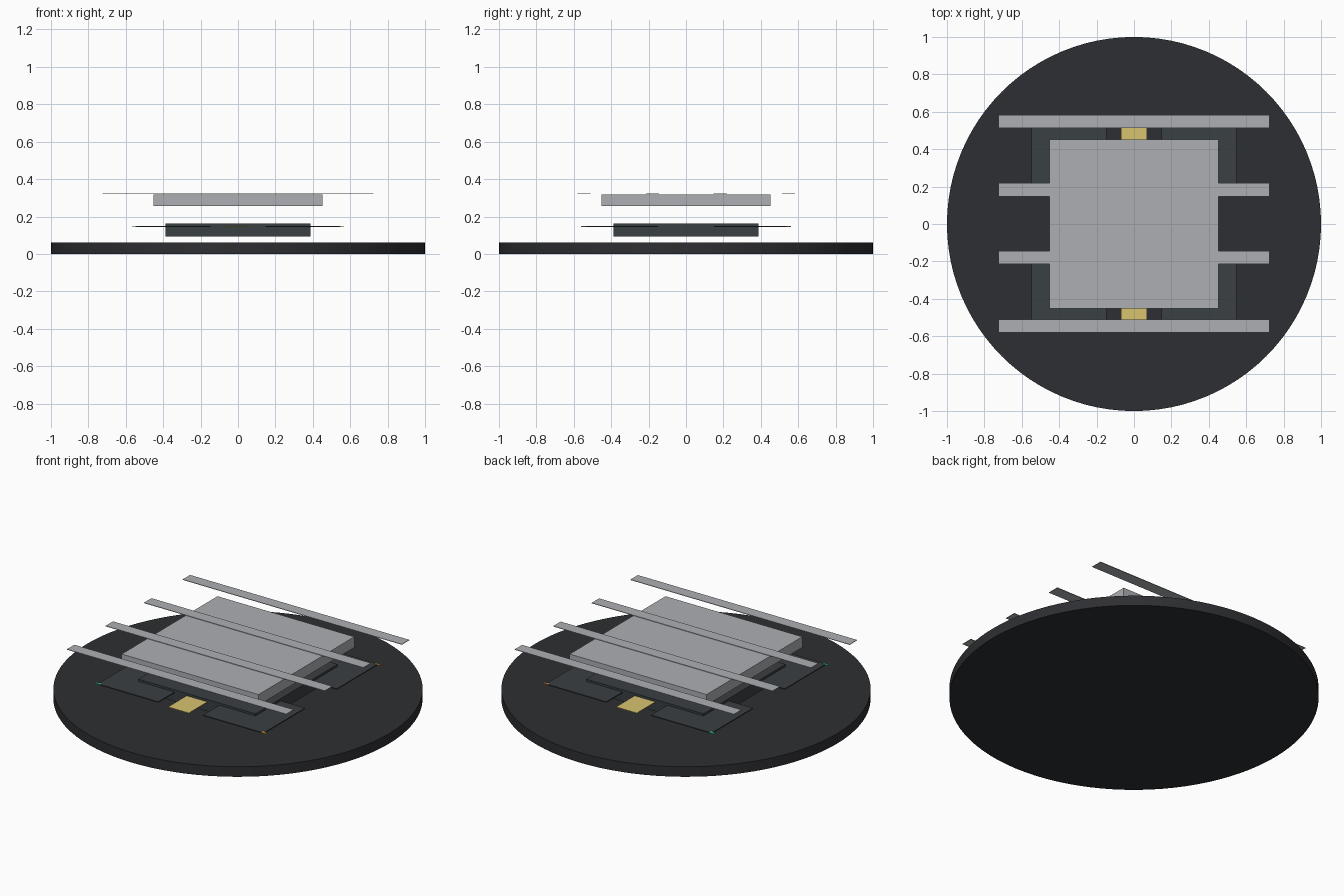
import bpy, math

if "Cube" in bpy.data.objects:
    bpy.data.objects.remove(bpy.data.objects["Cube"])


def material(name, rgb):
    m = bpy.data.materials.new(name)
    m.diffuse_color = (*rgb, 1)
    m.use_nodes = True
    m.node_tree.nodes["Principled BSDF"].inputs["Base Color"].default_value = m.diffuse_color
    return m


BLACK = material("black", (0.027, 0.028, 0.032))
CHARCOAL = material("charcoal", (0.042, 0.050, 0.054))
SILVER = material("silver", (0.42, 0.43, 0.45))
GOLD = material("gold", (0.69, 0.55, 0.16))
ORANGE = material("orange", (0.85, 0.42, 0.08))
GREEN = material("green", (0.05, 0.75, 0.45))


def box(name, center, size, mat):
    bpy.ops.mesh.primitive_cube_add(size=1, location=center)
    ob = bpy.context.object
    ob.name = name
    ob.scale = size
    bpy.ops.object.transform_apply(location=False, rotation=False, scale=True)
    ob.data.materials.append(mat)
    return ob


# Round base disc
bpy.ops.mesh.primitive_cylinder_add(vertices=96, radius=1, depth=0.06, location=(0, 0, 0.03))
disc = bpy.context.object
disc.name = "base_disc"
disc.data.materials.append(BLACK)
bpy.ops.object.shade_smooth_by_angle(angle=math.radians(40))

# Floating lower and upper blocks
box("lower_block", (0, 0, 0.127), (0.775, 0.775, 0.07), CHARCOAL)
box("upper_block", (0, 0, 0.287), (0.905, 0.905, 0.064), SILVER)

# Thin corner panels with a status light at each outer corner
for sx, light in ((-1, GREEN), (1, ORANGE)):
    for sy in (-1, 1):
        box("corner_panel", (sx * 0.348, sy * 0.345, 0.146), (0.4, 0.39, 0.006), CHARCOAL)
        box("status_light", (sx * 0.55, sy * 0.535, 0.148), (0.035, 0.012, 0.004), light)

# Gold contact tabs at front and back
for sy in (-1, 1):
    box("contact_tab", (0, sy * 0.472, 0.146), (0.137, 0.18, 0.004), GOLD)

# Four long top slats
for y in (-0.545, -0.18, 0.183, 0.547):
    box("top_slat", (0, y, 0.3225), (1.45, 0.07, 0.003), SILVER)
